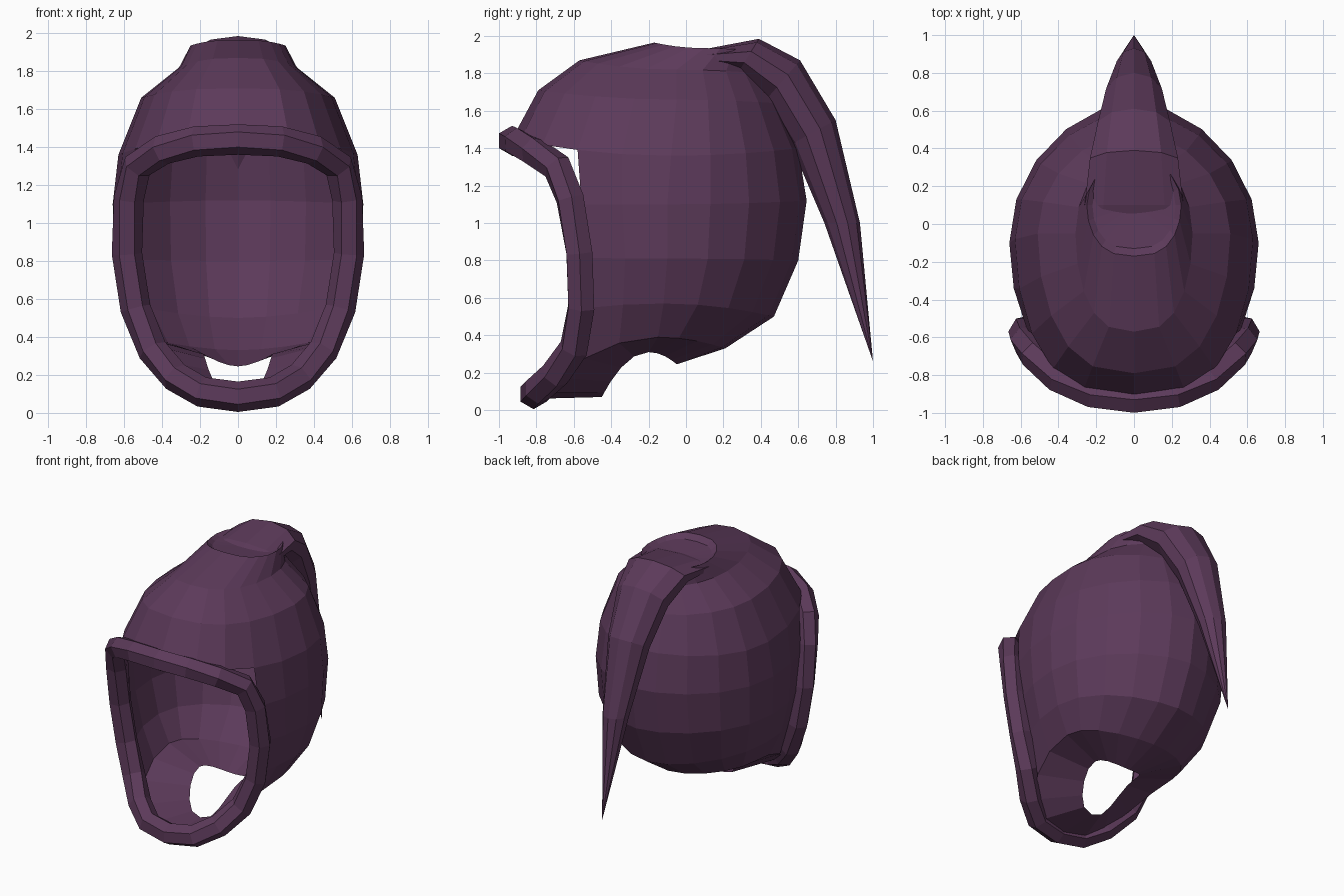
import bpy
import bmesh
from math import sin, cos, pi, radians
from mathutils import Vector

cube = bpy.data.objects.get("Cube")
if cube:
    bpy.data.objects.remove(cube, do_unlink=True)

cloth = bpy.data.materials.new("plum_cloth")
cloth.use_nodes = True
plum = (0.107, 0.042, 0.102, 1)
cloth.diffuse_color = plum
cloth.node_tree.nodes["Principled BSDF"].inputs["Base Color"].default_value = plum


def make_object(name, bm):
    bmesh.ops.recalc_face_normals(bm, faces=bm.faces)
    mesh = bpy.data.meshes.new(name)
    bm.to_mesh(mesh)
    bm.free()
    mesh.materials.append(cloth)
    obj = bpy.data.objects.new(name, mesh)
    bpy.context.collection.objects.link(obj)


def bridge(bm, a, b, skip=lambda i: False):
    """Join two closed rings of equal length with quads."""
    n = len(a)
    for i in range(n):
        if not skip(i):
            j = (i + 1) % n
            bm.faces.new((a[i], a[j], b[j], b[i]))


# Hood: each ring is given by its front, side and back points
COLUMNS = 20
OPENING = radians(54)
hood_rings = [  # (front y, z), (side x, y, z), (back y, z)
    ((-0.13, 1.93), (0.22, 0.10, 1.915), (0.34, 1.91)),
    ((-0.17, 1.965), (0.25, 0.10, 1.935), (0.37, 1.92)),
    ((-0.57, 1.87), (0.31, -0.05, 1.82), (0.40, 1.80)),
    ((-0.79, 1.71), (0.51, -0.05, 1.66), (0.49, 1.64)),
    ((-0.93, 1.45), (0.63, -0.08, 1.36), (0.60, 1.40)),
    ((-0.88, 1.10), (0.66, -0.10, 1.10), (0.645, 1.12)),
    ((-0.83, 0.82), (0.65, -0.10, 0.81), (0.60, 0.80)),
    ((-0.82, 0.50), (0.58, -0.12, 0.57), (0.47, 0.50)),
    ((-0.82, 0.06), (0.47, -0.15, 0.39), (0.21, 0.33)),
    ((-0.45, 0.07), (0.18, -0.20, 0.31), (-0.05, 0.245)),
]


def hood_point(ring, t):
    front, (sx, sy, sz), back = ring
    c, s = cos(t), sin(t)
    end_y, end_z = front if c > 0 else back
    # Fuller cheeks in front, slimmer towards the back
    fullness = 0.72 if c > 0 else 1.15
    x = sx * abs(s) ** fullness * (1 if s > 0 else -1)
    return x, sy + (end_y - sy) * abs(c), sz + (end_z - sz) * c * c


def in_opening(i):
    t = 2 * pi * (i + 0.5) / COLUMNS
    return min(t, 2 * pi - t) < OPENING


bm = bmesh.new()
rings = [[bm.verts.new(hood_point(r, 2 * pi * i / COLUMNS)) for i in range(COLUMNS)]
         for r in hood_rings]
for k in range(len(rings) - 1):
    if 4 <= k <= 7:
        bridge(bm, rings[k], rings[k + 1], in_opening)
    else:
        bridge(bm, rings[k], rings[k + 1])
# Shallow dished crown
crown = bm.verts.new((0, 0.1, 1.91))
for i in range(COLUMNS):
    bm.faces.new((crown, rings[0][(i + 1) % COLUMNS], rings[0][i]))
make_object("hood", bm)

# Rim: hexagonal roll around the face opening, mirrored from one half
half = [(0, -0.93, 1.44), (0.22, -0.90, 1.43), (0.40, -0.815, 1.385),
        (0.53, -0.69, 1.30), (0.575, -0.62, 1.13), (0.585, -0.57, 0.84),
        (0.54, -0.56, 0.55), (0.45, -0.60, 0.33), (0.33, -0.70, 0.19),
        (0.19, -0.79, 0.11), (0, -0.815, 0.085)]
path = [Vector(p) for p in half]
path += [Vector((-p.x, p.y, p.z)) for p in path[-2:0:-1]]
bm = bmesh.new()
rings = []
for i, p in enumerate(path):
    tangent = (path[(i + 1) % len(path)] - path[i - 1]).normalized()
    outward = Vector((p.x, 0, p.z - 0.8))
    outward = (outward - tangent * outward.dot(tangent)).normalized()
    across = tangent.cross(outward)
    rings.append([bm.verts.new(p + 0.08 * (outward * cos(a) + across * sin(a)))
                  for a in (k * pi / 3 for k in range(6))])
for i in range(len(rings)):
    bridge(bm, rings[i], rings[(i + 1) % len(rings)])
make_object("face_rim", bm)

# Tail: tapered tube flaring around the crown and hanging behind
tail_stations = [  # (lower y, z), (upper y, z), half width
    ((-0.19, 1.79), (-0.15, 1.84), 0.315),
    ((0.10, 1.84), (0.10, 1.93), 0.275),
    ((0.27, 1.79), (0.39, 1.985), 0.245),
    ((0.42, 1.65), (0.61, 1.87), 0.20),
    ((0.56, 1.42), (0.80, 1.55), 0.155),
    ((0.74, 1.00), (0.93, 1.00), 0.095),
]
SIDES = 10
bm = bmesh.new()
rings = []
for low, up, width in tail_stations:
    low, up = Vector((0, *low)), Vector((0, *up))
    middle, reach = (low + up) / 2, (up - low) / 2
    rings.append([bm.verts.new(middle + reach * cos(a) + Vector((width * sin(a), 0, 0)))
                  for a in (2 * pi * k / SIDES for k in range(SIDES))])
for a, b in zip(rings, rings[1:]):
    bridge(bm, a, b)
tip = bm.verts.new((0, 1.0, 0.26))
for i in range(SIDES):
    bm.faces.new((rings[-1][i], rings[-1][(i + 1) % SIDES], tip))
bm.faces.new(rings[0])
make_object("tail", bm)
